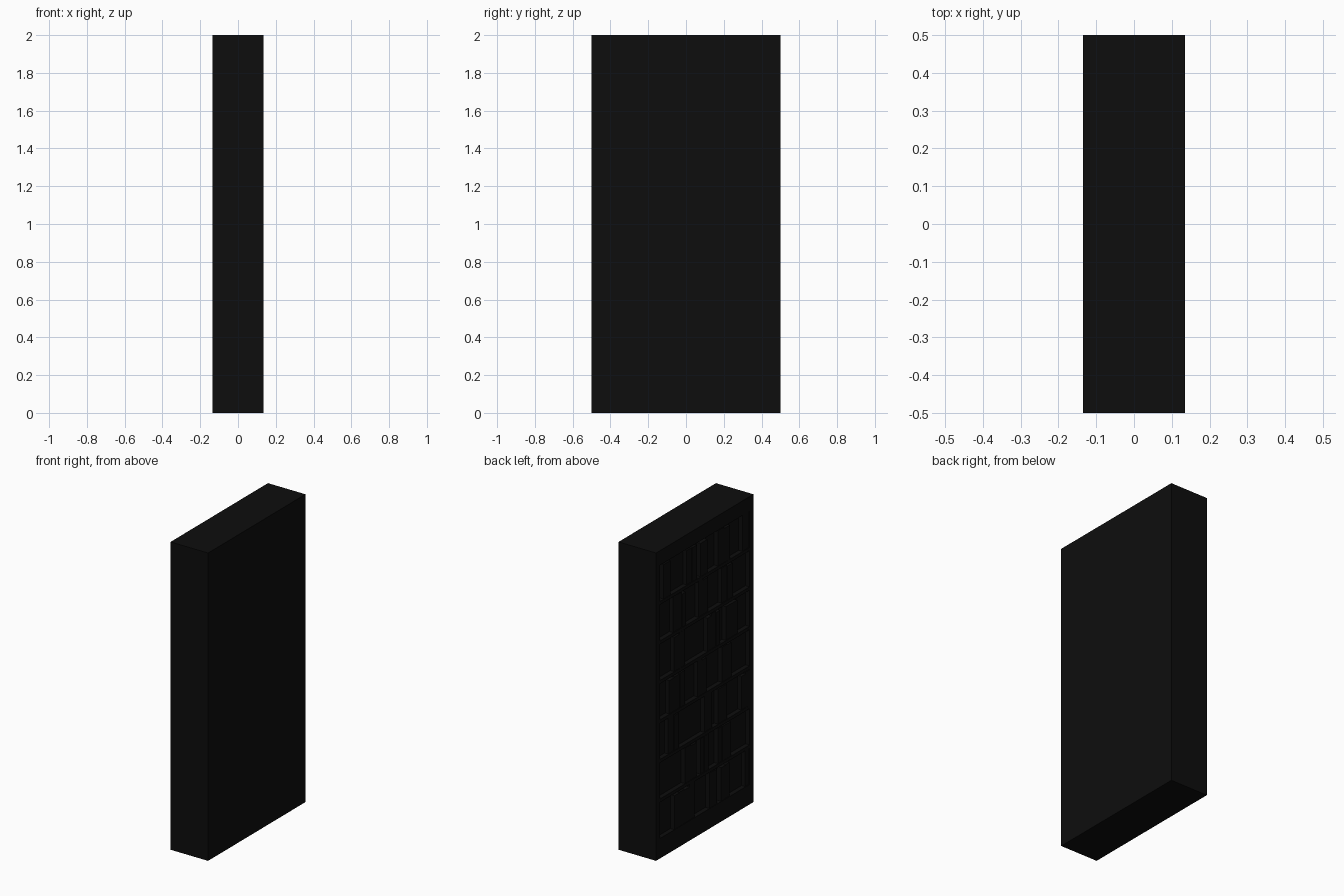
import bpy, random

if "Cube" in bpy.data.objects:
    bpy.data.objects.remove(bpy.data.objects["Cube"])
random.seed(4)

black = bpy.data.materials.new("near_black")
black.diffuse_color = (0.004, 0.004, 0.004, 1)
black.use_nodes = True
black.node_tree.nodes["Principled BSDF"].inputs["Base Color"].default_value = black.diffuse_color

FRONT = -0.135   # open side of the bookcase faces -x
BACK = -0.105    # depth of the shallow shelves


def box(name, x0, x1, y0, y1, z0, z1):
    bpy.ops.mesh.primitive_cube_add(size=1, location=((x0 + x1) / 2, (y0 + y1) / 2, (z0 + z1) / 2))
    o = bpy.context.object
    o.name = name
    o.scale = (x1 - x0, y1 - y0, z1 - z0)
    bpy.ops.object.transform_apply(location=False, rotation=False, scale=True)
    o.data.materials.append(black)
    return o


SIDE, BASE, PITCH, OPEN = 0.46, 0.13, 0.2567, 0.235
TOP = BASE + 6 * PITCH + OPEN

# Case body and frame
box("case_body", BACK, 0.135, -0.5, 0.5, 0, 2)
box("side_frame_left", FRONT, BACK, SIDE, 0.5, 0, 2)
box("side_frame_right", FRONT, BACK, -0.5, -SIDE, 0, 2)
box("base_rail", FRONT, BACK, -SIDE, SIDE, 0, BASE)
box("top_rail", FRONT, BACK, -SIDE, SIDE, TOP, 2)

# Empty gaps in each row, bottom row first, measured from the +y edge
gaps = [
    [(.04, .19), (.40, .55), (.63, .67), (.76, .92)],
    [(.04, .30), (.42, .46), (.54, .64), (.77, .94)],
    [(.04, .13), (.24, .50), (.58, .64), (.73, .88)],
    [(.04, .14), (.30, .43), (.52, .68), (.78, .94)],
    [(.04, .19), (.30, .53), (.66, .72), (.84, .94)],
    [(.04, .18), (.31, .44), (.54, .68), (.79, .94)],
    [(.04, .08), (.15, .32), (.42, .46), (.53, .64), (.76, .89)],
]

for r, row in enumerate(gaps):
    z = BASE + r * PITCH
    # Shelf board above the row
    if r < 6:
        box("shelf", FRONT, BACK, -SIDE, SIDE, z + OPEN, z + PITCH)
    # Books fill the stretches between the gaps
    ends = [g[1] for g in row]
    starts = [g[0] for g in row[1:]] + [0.96]
    for a, b in zip(ends, starts):
        if b - a < 0.03:
            continue
        n = max(1, round((b - a) / 0.05))
        w = (b - a) / n
        for i in range(n):
            h = random.uniform(0.215, 0.235)
            inset = random.uniform(0.001, 0.005)
            box("book", FRONT + inset, BACK, 0.5 - a - (i + 1) * w, 0.5 - a - i * w, z, z + h)
